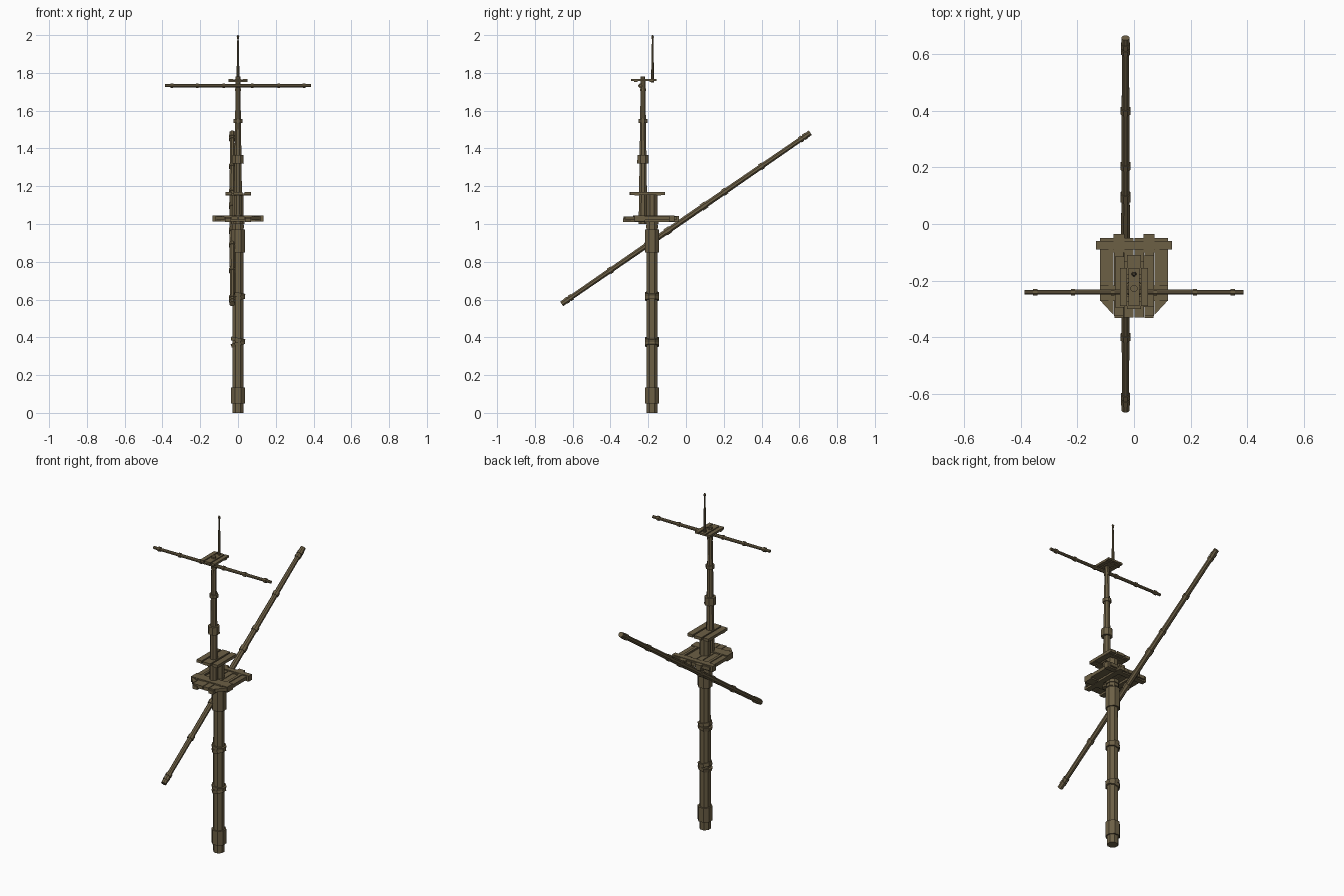
import bpy, bmesh, math
from mathutils import Vector, Matrix

if "Cube" in bpy.data.objects:
    bpy.data.objects.remove(bpy.data.objects["Cube"])

wood = bpy.data.materials.new("weathered brown wood")
wood.diffuse_color = (0.15, 0.115, 0.06, 1)
wood.use_nodes = True
wood.node_tree.nodes["Principled BSDF"].inputs["Base Color"].default_value = wood.diffuse_color


def finish(name, bm):
    bmesh.ops.recalc_face_normals(bm, faces=bm.faces)
    me = bpy.data.meshes.new(name)
    bm.to_mesh(me)
    bm.free()
    me.materials.append(wood)
    ob = bpy.data.objects.new(name, me)
    bpy.context.collection.objects.link(ob)
    return ob


def spar(name, a, b, r1, r2, sides=8):
    """Flat-sided tapered pole from a to b, with a flat facing the front."""
    a, b = Vector(a), Vector(b)
    d = b - a
    bm = bmesh.new()
    rot = d.to_track_quat('Z', 'Y').to_matrix().to_4x4()
    m = Matrix.Translation((a + b) / 2) @ rot @ Matrix.Rotation(math.pi / sides, 4, 'Z')
    bmesh.ops.create_cone(bm, cap_ends=True, segments=sides, radius1=r1,
                          radius2=r2, depth=d.length, matrix=m)
    return finish(name, bm)


def board(name, x0, x1, y0, y1, z0, z1):
    bm = bmesh.new()
    m = Matrix.Translation(((x0 + x1) / 2, (y0 + y1) / 2, (z0 + z1) / 2)) @ \
        Matrix.Diagonal((x1 - x0, y1 - y0, z1 - z0, 1))
    bmesh.ops.create_cube(bm, size=1, matrix=m)
    return finish(name, bm)


def slab(name, pts, z0, z1):
    """Flat board with any outline."""
    bm = bmesh.new()
    f = bm.faces.new([bm.verts.new((x, y, z0)) for x, y in pts])
    ext = bmesh.ops.extrude_face_region(bm, geom=[f])
    bmesh.ops.translate(bm, vec=(0, 0, z1 - z0),
                        verts=[v for v in ext['geom'] if isinstance(v, bmesh.types.BMVert)])
    return finish(name, bm)


MY, UY = -0.18, -0.228   # lower and upper mast positions

# Lower mast with collars and rope bands
spar("lower_mast", (0, MY, 0), (0, MY, 1.155), 0.032, 0.031)
for z0, z1, r in [(0.05, 0.135, 0.041), (0.85, 0.97, 0.041),
                  (0.98, 0.995, 0.035), (1.0, 1.02, 0.037)]:
    spar("mast_collar", (0, MY, z0), (0, MY, z1), r, r)
for z, t in [(0.365, 0.003), (0.387, -0.002), (0.607, 0.002), (0.627, -0.002)]:
    spar("mast_band", (t, MY, z - 0.01), (-t, MY, z + 0.01), 0.040, 0.041)

# Upper mast, overlapping the head of the lower one
spar("upper_mast", (0, UY, 1.0), (0, UY, 1.78), 0.025, 0.013)
spar("upper_mast_collar", (0, UY, 1.32), (0, UY, 1.365), 0.033, 0.032)
spar("upper_mast_band", (0, UY, 1.535), (0, UY, 1.555), 0.025, 0.025)
spar("upper_mast_band", (0, UY, 1.705), (0, UY, 1.717), 0.017, 0.017)

# Main lookout platform: planks, chamfered outer boards, supporting beams
for s in (-1, 1):
    slab("platform_outer_board", [(s * 0.072, -0.05), (s * 0.12, -0.05),
                                  (s * 0.12, -0.27), (s * 0.072, -0.322)], 1.02, 1.04)
    board("platform_plank", *sorted((s * 0.037, s * 0.07)), -0.325, -0.05, 1.021, 1.038)
    board("platform_plank", *sorted((s * 0.002, s * 0.035)), -0.33, -0.05, 1.02, 1.04)
    x = s * 0.053
    board("platform_trestle", x - 0.016, x + 0.016, -0.333, -0.037, 1.01, 1.03)
    board("platform_cap_end", x - 0.02, x + 0.02, -0.10, -0.036, 1.03, 1.043)
    board("platform_side_strip", *sorted((s * 0.075, s * 0.09)), -0.28, -0.09, 1.03, 1.045)
board("platform_rear_beam", -0.134, 0.134, -0.09, -0.06, 1.012, 1.046)
board("platform_front_beam", -0.12, 0.12, -0.272, -0.218, 1.012, 1.046)

# Cap platform at the top of the mast overlap
for x, w, y0, y1 in [(-0.05, 0.017, -0.295, -0.115), (0, 0.025, -0.30, -0.11),
                     (0.052, 0.018, -0.293, -0.112)]:
    board("cap_plank", x - w, x + w, y0, y1, 1.153, 1.17)
for y in (-0.26, -0.145):
    board("cap_crosspiece", -0.066, 0.068, y - 0.012, y + 0.012, 1.15, 1.162)

# Small top platform and pole
for x, w in [(-0.037, 0.012), (0, 0.019), (0.037, 0.012)]:
    board("top_plank", x - w, x + w, -0.29, -0.155, 1.756, 1.768)
for y in (-0.265, -0.185):
    board("top_crosspiece", -0.05, 0.05, y - 0.009, y + 0.009, 1.752, 1.762)
spar("top_pole", (0, -0.177, 1.75), (0, -0.177, 1.985), 0.009, 0.004)
spar("pole_knob_lower", (0, -0.177, 1.98), (0, -0.177, 1.992), 0.005, 0.0075)
spar("pole_knob_upper", (0, -0.177, 1.992), (0, -0.177, 2.0), 0.0075, 0.003)

# Upper cross yard
YZ, YY = 1.732, -0.241
for s in (-1, 1):
    spar("cross_yard", (0, YY, YZ), (s * 0.387, YY, YZ), 0.010, 0.0085)
    for x, w in [(0.075, 0.006), (0.215, 0.007), (0.35, 0.008)]:
        spar("cross_yard_band", (s * (x - w), YY, YZ), (s * (x + w), YY, YZ), 0.013, 0.013)

# Long slanting yard with bands
C = Vector((-0.03, 0, 1.03))
D = Vector((0, 1.3, 0.895)).normalized()
cs = D.y
for s in (-1, 1):
    spar("slanting_yard", C, C + D * (s * 0.65 / cs), 0.0165, 0.0135)
    for y, w, r in [(0.095, 0.016, 0.020), (0.205, 0.011, 0.0195), (0.4, 0.011, 0.019),
                    (0.61, 0.009, 0.018), (0.63, 0.009, 0.018), (0.645, 0.016, 0.0155)]:
        p = C + D * (s * y / cs)
        spar("slanting_yard_band", p - D * w, p + D * w, r, r)
